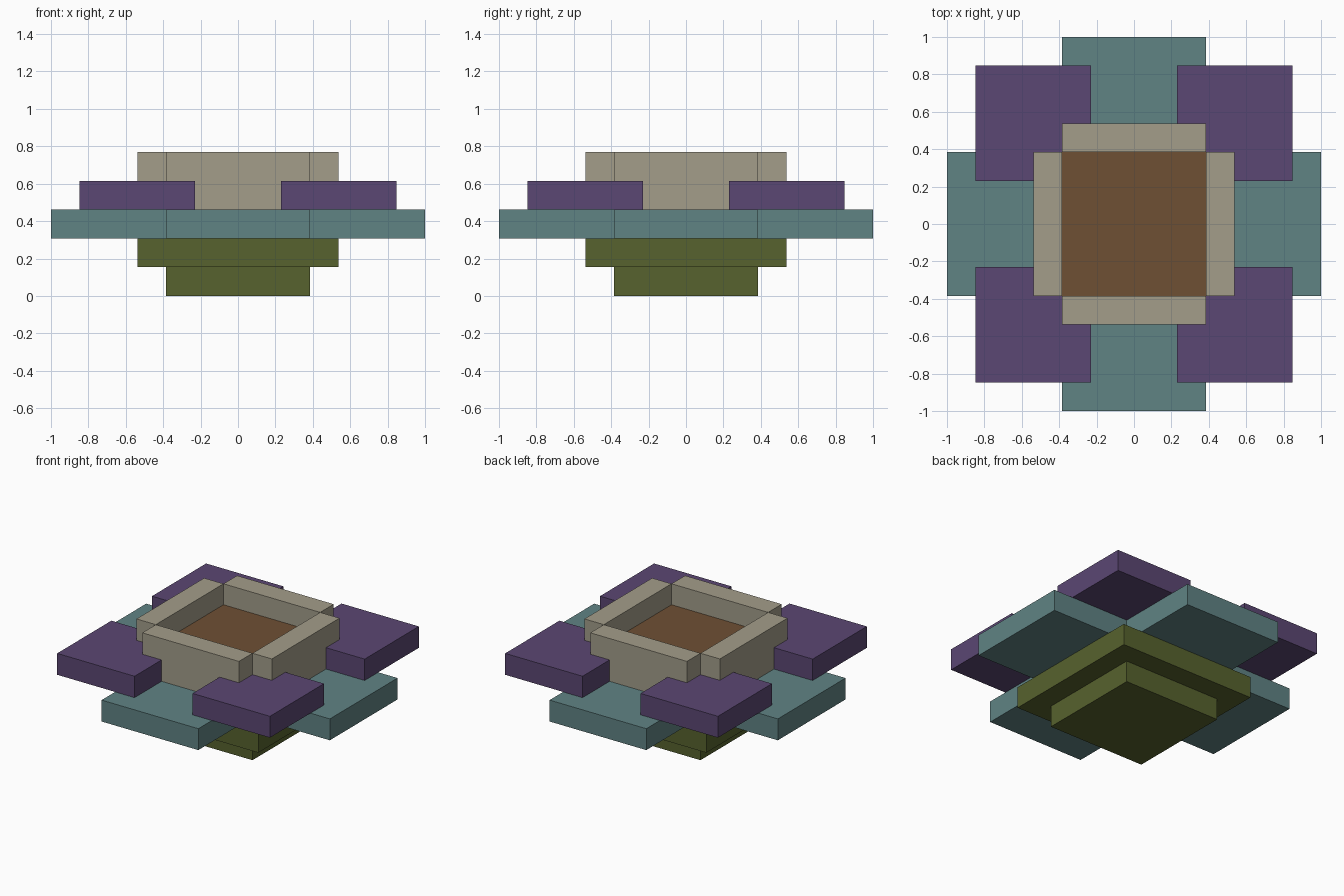
import bpy
import bmesh

if "Cube" in bpy.data.objects:
    bpy.data.objects.remove(bpy.data.objects["Cube"])

U = 2 / 13  # module size: every part is a multiple or half of this


def material(name, rgb):
    m = bpy.data.materials.new(name)
    lin = [(c / 255 / 12.92) if c / 255 < 0.04045 else ((c / 255 + 0.055) / 1.055) ** 2.4 for c in rgb]
    m.diffuse_color = (*lin, 1)
    m.use_nodes = True
    m.node_tree.nodes["Principled BSDF"].inputs["Base Color"].default_value = m.diffuse_color
    return m


olive = material("olive", (87, 98, 46))
teal = material("teal", (96, 131, 132))
purple = material("purple", (91, 71, 115))
beige = material("beige", (163, 157, 138))
brown = material("brown", (111, 80, 52))


def prism(name, outline, z0, z1, mat):
    """Extrude an anticlockwise outline (in modules) from z0 to z1."""
    bm = bmesh.new()
    face = bm.faces.new([bm.verts.new((x * U, y * U, z0 * U)) for x, y in outline])
    ext = bmesh.ops.extrude_face_region(bm, geom=[face])
    top = [v for v in ext["geom"] if isinstance(v, bmesh.types.BMVert)]
    bmesh.ops.translate(bm, verts=top, vec=(0, 0, (z1 - z0) * U))
    bmesh.ops.recalc_face_normals(bm, faces=bm.faces)
    me = bpy.data.meshes.new(name)
    bm.to_mesh(me)
    bm.free()
    me.materials.append(mat)
    ob = bpy.data.objects.new(name, me)
    bpy.context.collection.objects.link(ob)
    return ob


def block(name, x0, x1, y0, y1, z0, z1, mat):
    return prism(name, [(x0, y0), (x1, y0), (x1, y1), (x0, y1)], z0, z1, mat)


# Stepped foot
block("foot_lower", -2.5, 2.5, -2.5, 2.5, 0, 1, olive)
block("foot_upper", -3.5, 3.5, -3.5, 3.5, 1, 2, olive)

# Cross-shaped lower petals
a, b = 2.5, 6.5
quarter = [(b, -a), (b, a), (a, a)]
cross = []
for c, s in ((1, 0), (0, 1), (-1, 0), (0, -1)):
    cross += [(x * c - y * s, x * s + y * c) for x, y in quarter]
prism("lower_petals", cross, 2, 3, teal)

# Square corner petals
for sx, nx in ((-1, "left"), (1, "right")):
    for sy, ny in ((-1, "front"), (1, "back")):
        xs, ys = sorted((1.5 * sx, 5.5 * sx)), sorted((1.5 * sy, 5.5 * sy))
        block(f"corner_petal_{ny}_{nx}", *xs, *ys, 3, 4, purple)

# Rim walls around the bowl, open at the corners
for s, nx, ny in ((-1, "left", "front"), (1, "right", "back")):
    lo, hi = sorted((2.5 * s, 3.5 * s))
    block(f"rim_{nx}", lo, hi, -2.5, 2.5, 3, 5, beige)
    block(f"rim_{ny}", -2.5, 2.5, lo, hi, 3, 5, beige)

# Filling of the bowl, just above the petals' inner corners
block("bowl_filling", -2.5, 2.5, -2.5, 2.5, 3, 4.02, brown)
